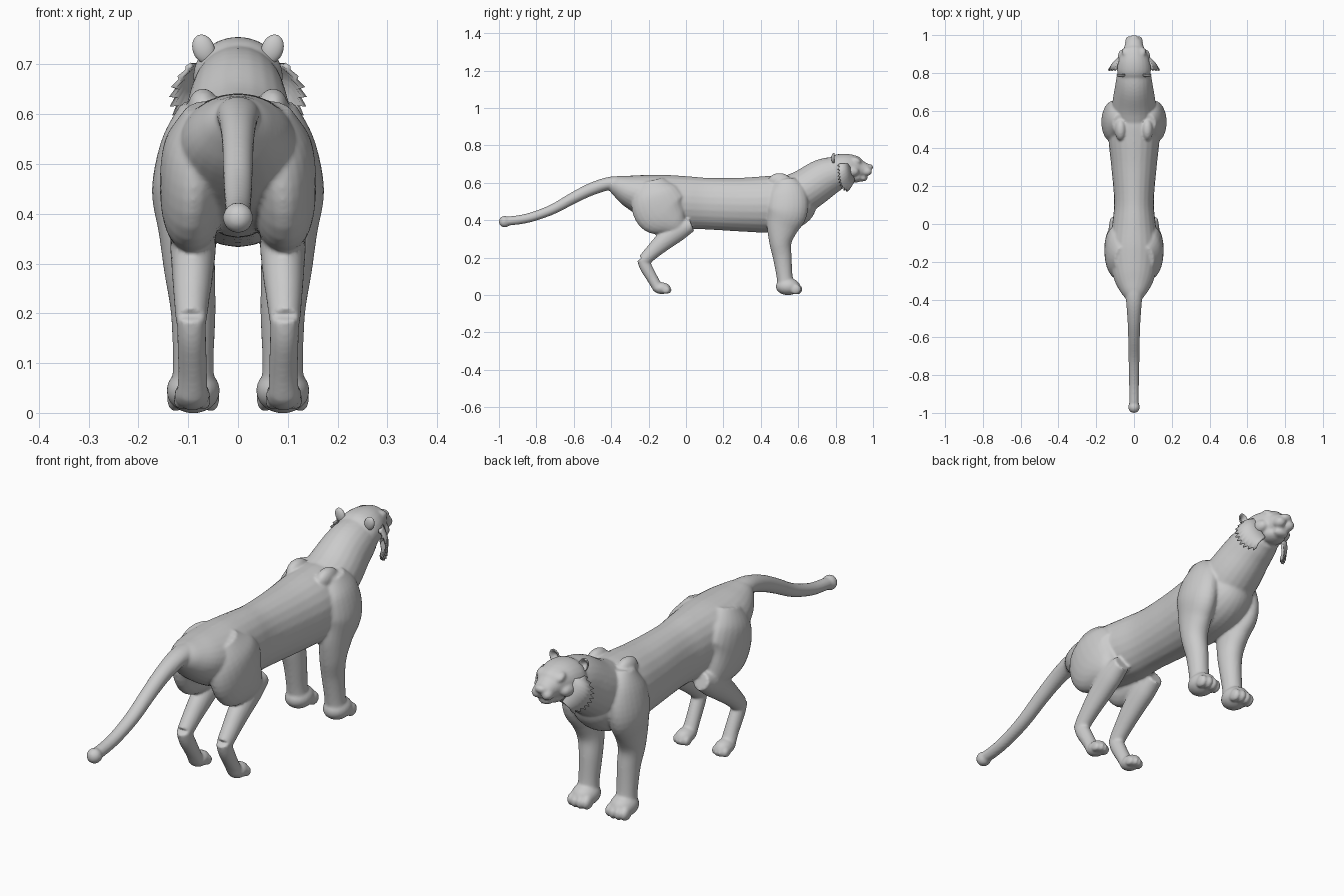
import bpy, bmesh, math
from mathutils import Vector, Matrix

cube = bpy.data.objects.get("Cube")
if cube:
    bpy.data.objects.remove(cube, do_unlink=True)

fur = bpy.data.materials.new("plain grey")
fur.use_nodes = True
GREY = (0.6, 0.6, 0.6, 1)
fur.diffuse_color = GREY
fur.node_tree.nodes["Principled BSDF"].inputs["Base Color"].default_value = GREY


def spline(points, steps):
    """Smooth curve through points of any dimension."""
    pts = [Vector(p) for p in points]
    out = []
    for i in range(len(pts) - 1):
        a, b, c, d = pts[max(i - 1, 0)], pts[i], pts[i + 1], pts[min(i + 2, len(pts) - 1)]
        for k in range(steps):
            t = k / steps
            out.append(0.5 * (2 * b + (c - a) * t + (2 * a - 5 * b + 4 * c - d) * t ** 2
                              + (3 * b - a - 3 * c + d) * t ** 3))
    return out + [pts[-1]]


def loft(bm, stations, side=1, segs=24):
    """Oval tube; each station is x, y, z, half width, half depth."""
    path = spline(stations, 5)
    rings = []
    for i, p in enumerate(path):
        ahead, behind = path[min(i + 1, len(path) - 1)], path[max(i - 1, 0)]
        run = Vector((0, ahead[1] - behind[1], ahead[2] - behind[2])).normalized()
        up = Vector((0, -run.z, run.y))
        ring = []
        for k in range(segs):
            a = 2 * math.pi * k / segs
            co = Vector(p[:3]) + Vector((p[3] * math.cos(a), 0, 0)) + up * (p[4] * math.sin(a))
            ring.append(bm.verts.new((co.x * side, co.y, co.z)))
        rings.append(ring)
    faces = [bm.faces.new(rings[0]), bm.faces.new(rings[-1][::-1])]
    for r, s in zip(rings, rings[1:]):
        for k in range(segs):
            n = (k + 1) % segs
            faces.append(bm.faces.new((r[k], s[k], s[n], r[n])))
    bmesh.ops.recalc_face_normals(bm, faces=faces)


def ball(bm, center, radii, tilt=0):
    m = (Matrix.Translation(center) @ Matrix.Rotation(math.radians(tilt), 4, "X")
         @ Matrix.Diagonal((*radii, 1)))
    bmesh.ops.create_uvsphere(bm, u_segments=24, v_segments=14, radius=1, matrix=m)


def finish(bm, name):
    mesh = bpy.data.meshes.new(name)
    bm.to_mesh(mesh)
    bm.free()
    mesh.materials.append(fur)
    mesh.shade_smooth()
    obj = bpy.data.objects.new(name, mesh)
    bpy.context.collection.objects.link(obj)
    return obj


body = bmesh.new()

# Torso, neck, skull and tail
loft(body, [(0, -.41, .595, .03, .03), (0, -.36, .58, .07, .06), (0, -.28, .55, .11, .095),
            (0, -.15, .515, .13, .13), (0, 0, .495, .115, .14), (0, .12, .488, .105, .138),
            (0, .3, .483, .12, .144), (0, .45, .485, .135, .152), (0, .56, .495, .13, .145),
            (0, .64, .51, .1, .11), (0, .68, .52, .06, .06)])
loft(body, [(0, .5, .49, .11, .13), (0, .63, .555, .115, .115), (0, .73, .62, .1, .107),
            (0, .8, .65, .088, .092), (0, .85, .665, .07, .075)])
loft(body, [(0, .75, .665, .06, .05), (0, .8, .672, .088, .075), (0, .85, .68, .087, .076),
            (0, .9, .68, .07, .066), (0, .935, .672, .053, .05), (0, .975, .67, .04, .03)])
loft(body, [(0, -.3, .59, .05, .045), (0, -.4, .597, .043, .036), (0, -.5, .568, .035, .034),
            (0, -.6, .52, .031, .031), (0, -.72, .455, .029, .027), (0, -.85, .41, .026, .025),
            (0, -.97, .393, .025, .024)])
ball(body, (0, -.97, .392), (.031, .031, .031))

# Nose, chin and lower jaw
ball(body, (0, .98, .683), (.026, .021, .017))
ball(body, (0, .945, .625), (.034, .026, .018))
ball(body, (0, .9, .63), (.05, .05, .03))

for s in (-1, 1):
    # Whisker pads, brows and cheekbones
    ball(body, (s * .023, .965, .66), (.025, .03, .024))
    ball(body, (s * .04, .912, .718), (.024, .028, .016), -30)
    ball(body, (s * .06, .885, .66), (.026, .04, .028))
    # Shoulder blade
    ball(body, (s * .07, .5, .61), (.032, .06, .042))
    # Front leg
    loft(body, [(.08, .53, .62, .035, .05), (.098, .54, .55, .055, .1), (.111, .54, .45, .062, .11),
                (.103, .515, .36, .056, .085), (.097, .505, .28, .051, .06), (.09, .515, .2, .045, .05),
                (.09, .527, .1, .041, .043), (.09, .535, .04, .045, .045)], s)
    ball(body, (s * .09, .545, .045), (.054, .065, .046))
    # Haunch, shin and rear foot
    loft(body, [(.06, -.19, .61, .045, .07), (.083, -.17, .54, .065, .13), (.093, -.13, .45, .064, .145),
                (.092, -.07, .39, .055, .09), (.09, -.03, .355, .04, .045)], s)
    loft(body, [(.09, .03, .375, .036, .036), (.09, -.04, .345, .046, .055), (.091, -.12, .285, .042, .05),
                (.093, -.18, .23, .036, .04), (.094, -.225, .185, .031, .034)], s)
    loft(body, [(.094, -.235, .195, .028, .028), (.093, -.215, .15, .029, .033),
                (.091, -.175, .08, .029, .029), (.092, -.15, .035, .032, .028)], s)
    ball(body, (s * .092, -.13, .036), (.036, .048, .031))
    # Toes
    for k in range(4):
        off = (k - 1.5)
        reach = -.008 * abs(off)
        ball(body, (s * .09 + off * .024, .598 + reach, .03), (.017, .029, .028))
        ball(body, (s * .092 + off * .017, -.095 + reach, .026), (.012, .022, .02))

body_obj = finish(body, "body")
remesh = body_obj.modifiers.new("blend", "REMESH")
remesh.mode = "VOXEL"
remesh.voxel_size = .006
remesh.use_smooth_shade = True
soften = body_obj.modifiers.new("soften", "SMOOTH")
soften.factor = .5
soften.iterations = 6

for s, label in ((-1, "right"), (1, "left")):
    # Cupped ear: a ball with its front pressed in
    ear = bmesh.new()
    ball(ear, (0, 0, 0), (.022, .013, .03))
    for v in ear.verts:
        if v.co.y > 0:
            v.co.y *= 2 * (v.co.x ** 2 / .022 ** 2 + v.co.z ** 2 / .03 ** 2) - 1
    ear.transform(Matrix.Translation((s * .069, .79, .731)) @ Matrix.Rotation(s * .35, 4, "Y"))
    finish(ear, label + "_ear")

    # Jagged cheek ruff flaring back from the face
    ruff = bmesh.new()
    outer = spline([(.095, .815, .7), (.127, .815, .655), (.128, .82, .61),
                    (.105, .835, .572), (.07, .865, .555)], 5)
    inner = spline([(.07, .87, .7), (.074, .885, .66), (.045, .9, .61)], 10)
    rows = []
    for i, tip in enumerate(outer):
        root = inner[i]
        end = root.lerp(tip, 1.06 if i % 2 else .86)
        mid = root.lerp(tip, .5) + Vector((.008, 0, 0))
        rows.append([ruff.verts.new((p.x * s, p.y, p.z)) for p in (root, mid, end)])
    for a, b in zip(rows, rows[1:]):
        for k in range(2):
            ruff.faces.new((a[k], a[k + 1], b[k + 1], b[k]))
    bmesh.ops.recalc_face_normals(ruff, faces=ruff.faces)
    solid = finish(ruff, label + "_cheek_ruff").modifiers.new("thickness", "SOLIDIFY")
    solid.thickness = .01
    solid.offset = 0
